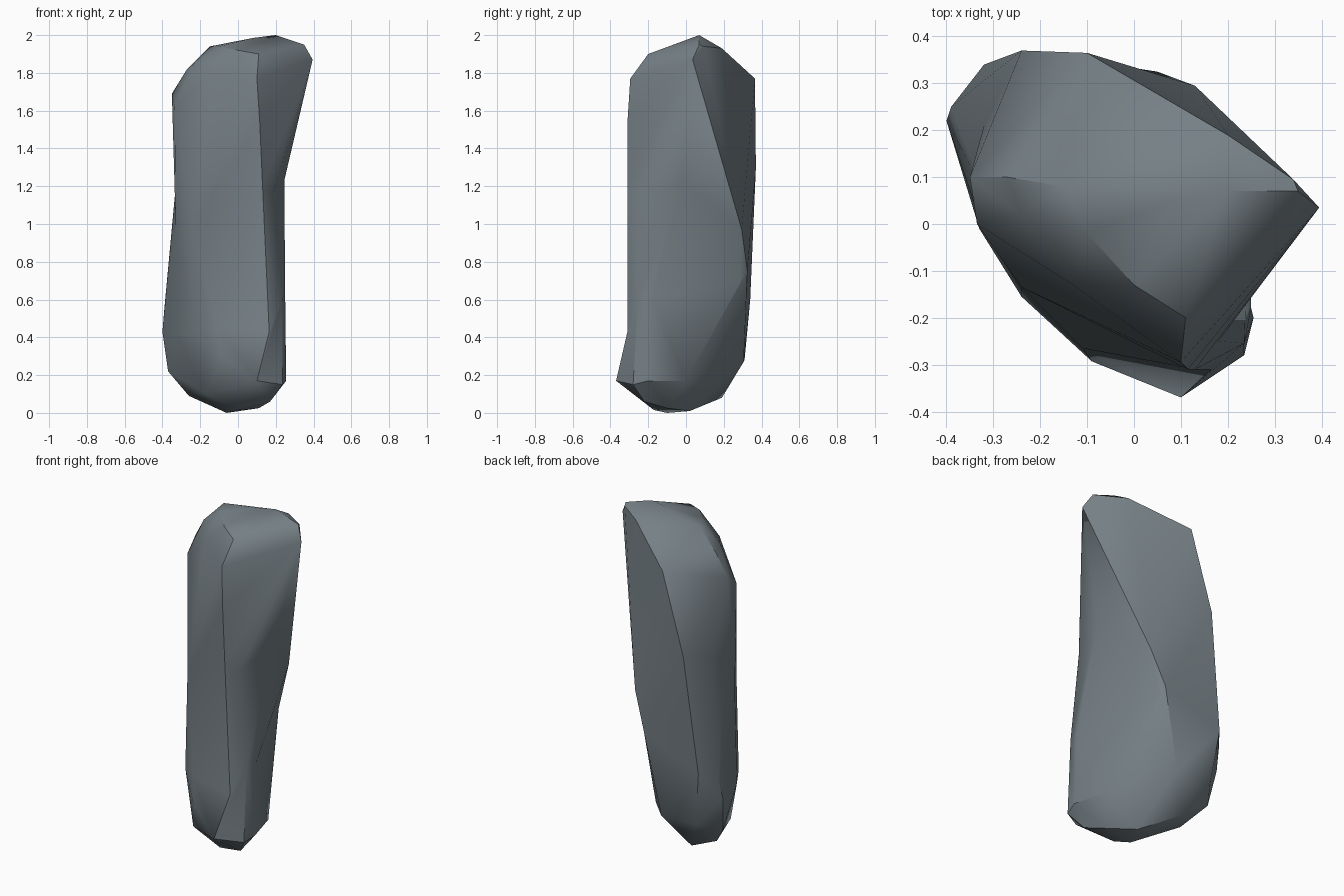
import bpy, bmesh, math

if "Cube" in bpy.data.objects:
    bpy.data.objects.remove(bpy.data.objects["Cube"])

# Corner points of the rock, by region
HEAD = [(.2, .07, 2), (.08, .05, 1.985), (.35, .07, 1.95), (.34, .095, 1.94), (.395, .035, 1.87),
        (.2, .19, 1.93), (-.1, .365, 1.77), (-.15, .08, 1.94), (-.27, .1, 1.82), (-.35, .1, 1.69),
        (-.34, .13, 1.58), (-.335, 0, 1.62), (-.24, .02, 1.84), (-.1, -.02, 1.94),
        (-.13, -.13, 1.8), (0, -.13, 1.92), (.11, -.2, 1.9), (.1, -.295, 1.77), (.115, -.31, 1.54)]
WAIST = [(.245, -.02, 1.23), (.18, -.25, 1.15), (.13, -.31, 1.2), (-.24, -.135, .98),
         (-.33, .01, 1.0), (-.325, .08, 1.25), (-.32, .21, 1.25), (-.24, .37, 1.3), (.13, .295, .97)]
SHIN = [(.05, .325, .75), (-.32, .34, .6), (-.39, .25, .55), (-.4, .22, .43), (-.33, -.01, .42),
        (-.24, -.155, .42), (-.11, -.265, .45), (.165, -.31, .43), (.235, -.255, .6),
        (.25, -.18, .6), (.02, .275, .46)]
FOOT = [(-.09, -.293, .3), (.1, -.37, .17), (.235, -.28, .15), (.255, -.2, .17), (.2, 0, .17),
        (-.05, .305, .27), (-.28, .31, .28), (-.37, .18, .22), (-.26, .08, .09), (-.17, .19, .08),
        (0, -.17, .015), (.11, -.1, .025), (-.06, -.1, 0), (-.01, .02, .01), (-.17, -.18, .1),
        (.17, -.22, .06)]


def hull(name, points):
    """Closed chunk wrapped tightly around the points."""
    bm = bmesh.new()
    for p in points:
        bm.verts.new(p)
    out = bmesh.ops.convex_hull(bm, input=bm.verts)
    spare = {v for k in ("geom_interior", "geom_unused") for v in out[k]
             if isinstance(v, bmesh.types.BMVert)}
    bmesh.ops.delete(bm, geom=list(spare), context='VERTS')
    bmesh.ops.recalc_face_normals(bm, faces=bm.faces)
    mesh = bpy.data.meshes.new(name)
    bm.to_mesh(mesh)
    bm.free()
    ob = bpy.data.objects.new(name, mesh)
    bpy.context.collection.objects.link(ob)
    return ob


# Three overlapping chunks fused into one rock
rock = hull("rock", HEAD + WAIST)
bpy.context.view_layer.objects.active = rock
for name, pts in (("middle_chunk", WAIST + SHIN), ("lower_chunk", SHIN + FOOT)):
    chunk = hull(name, pts)
    mod = rock.modifiers.new("fuse", 'BOOLEAN')
    mod.operation = 'UNION'
    mod.solver = 'EXACT'
    mod.object = chunk
    bpy.ops.object.modifier_apply(modifier=mod.name)
    bpy.data.objects.remove(chunk)

# Stone colour
stone = bpy.data.materials.new("slate grey")
stone.diffuse_color = (0.18, 0.216, 0.238, 1)
stone.use_nodes = True
stone.node_tree.nodes["Principled BSDF"].inputs["Base Color"].default_value = stone.diffuse_color
rock.data.materials.clear()
rock.data.materials.append(stone)

rock.select_set(True)
bpy.ops.object.shade_smooth_by_angle(angle=math.radians(32))
